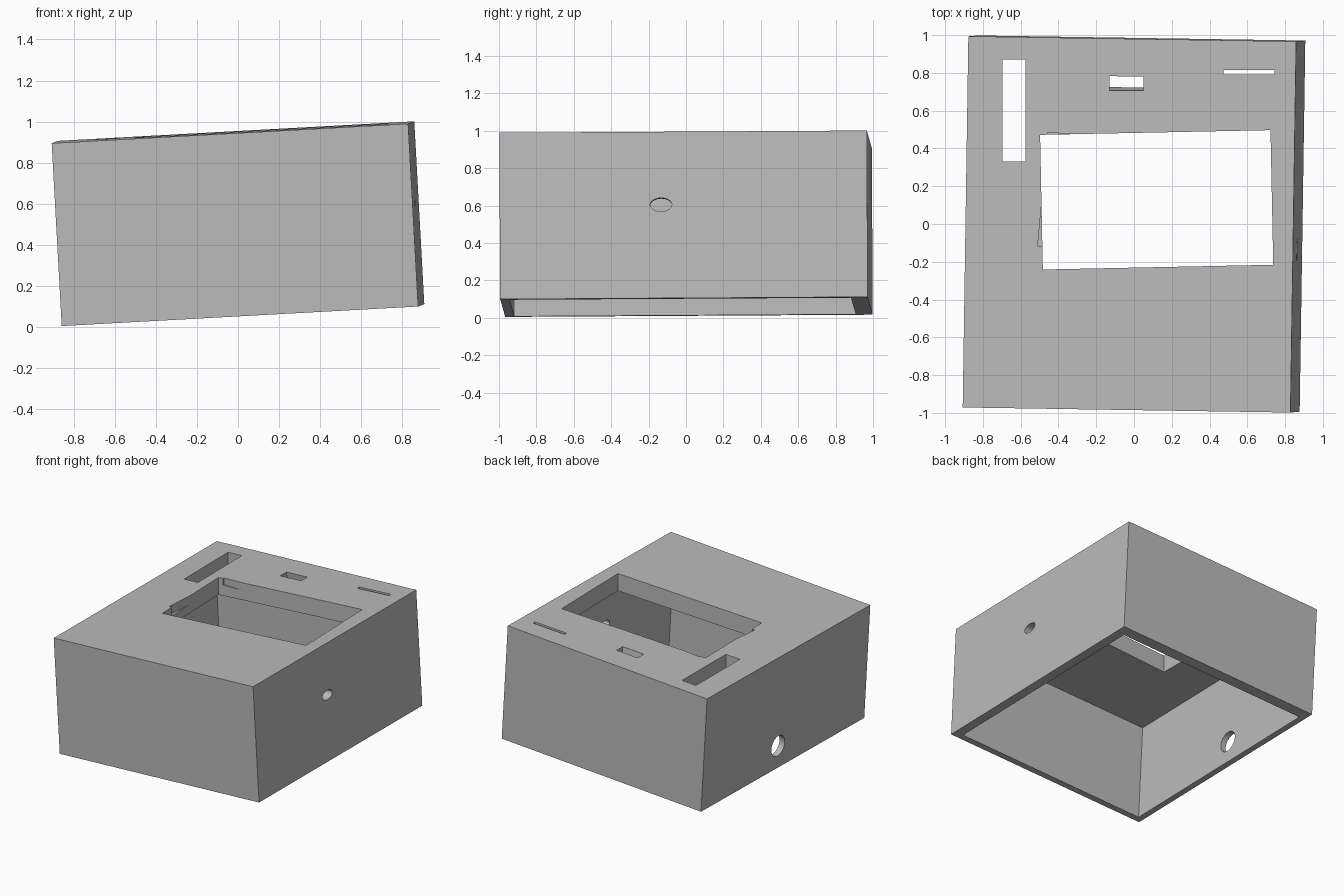
import bpy, math
from mathutils import Matrix, Vector

default = bpy.data.objects.get("Cube")
if default:
    bpy.data.objects.remove(default, do_unlink=True)

grey = bpy.data.materials.new("light_grey")
grey.use_nodes = True
grey.diffuse_color = (0.5, 0.5, 0.5, 1)
grey.node_tree.nodes["Principled BSDF"].inputs["Base Color"].default_value = (0.5, 0.5, 0.5, 1)

# Slightly tilted frame of the enclosure
x_axis = Vector((1.735, -0.027, 0.095)).normalized()
y_axis = Vector((0.033, 1.965, 0.012))
y_axis = (y_axis - x_axis * y_axis.dot(x_axis)).normalized()
z_axis = x_axis.cross(y_axis)
tilt = Matrix((x_axis, y_axis, z_axis)).transposed().to_4x4()
tilt.translation = (0, 0, 0.503)

W, D, H = 1.738, 1.965, 0.891
FRONT, BACK, LEFT, RIGHT, LID = 0.05, 0.09, 0.07, 0.045, 0.134


def box(name, centre, size, frame=Matrix(), rot=(0, 0, 0)):
    bpy.ops.mesh.primitive_cube_add(size=1)
    ob = bpy.context.object
    ob.name = name
    turn = Matrix.Rotation(rot[2], 4, 'Z') @ Matrix.Rotation(rot[0], 4, 'X')
    ob.data.transform(frame @ Matrix.Translation(centre) @ turn @ Matrix.Diagonal((*size, 1)))
    return ob


def side_hole(name, centre, ry, rz):
    bpy.ops.mesh.primitive_cylinder_add(vertices=32, radius=1, depth=0.3)
    ob = bpy.context.object
    ob.name = name
    ob.data.transform(tilt @ Matrix.Translation(centre) @ Matrix.Diagonal((1, ry, rz, 1))
                      @ Matrix.Rotation(math.pi / 2, 4, 'Y'))
    return ob


def cut(target, cutter):
    mod = target.modifiers.new("cut", 'BOOLEAN')
    mod.operation = 'DIFFERENCE'
    mod.solver = 'EXACT'
    mod.object = cutter
    bpy.context.view_layer.objects.active = target
    bpy.ops.object.modifier_apply(modifier=mod.name)
    bpy.data.objects.remove(cutter, do_unlink=True)


# Outer shell
shell = box("enclosure_shell", (0, 0, 0), (W, D, H), tilt)

# Cavity, open at the bottom
cavity_centre = ((RIGHT - LEFT) / 2, (FRONT - BACK) / 2, -LID / 2 - 0.1)
cut(shell, box("cavity", cavity_centre,
               (W - LEFT - RIGHT, D - FRONT - BACK, H - LID + 0.2), tilt))

# Display window and slots through the lid
cut(shell, box("display_window", (0.12, 0.128, 1), (1.22, 0.713, 0.7), rot=(0, 0, 0.0205)))
cut(shell, box("long_slot", (-0.635, 0.6, 1), (0.12, 0.54, 0.7)))
cut(shell, box("thin_slot", (0.61, 0.803, 1), (0.27, 0.025, 0.7)))
cut(shell, box("middle_slot", (-0.04, 0.752, 0.89), (0.18, 0.075, 0.5), rot=(0.13, 0, 0)))

# Shallow nicks at the window edge
cut(shell, box("side_nick", (-0.47, -0.01, 0.92), (0.06, 0.22, 0.13), rot=(0, 0, -0.09)))
cut(shell, box("back_nick", (-0.39, 0.46, 0.94), (0.14, 0.04, 0.13), rot=(0, 0, -0.06)))

# Cable holes in the two side walls
cut(shell, side_hole("left_hole", (W / 2, -0.12, 0.055), 0.058, 0.036))
cut(shell, side_hole("right_hole", (-W / 2, 0.07, -0.27), 0.08, 0.08))

shell.data.materials.clear()
shell.data.materials.append(grey)
for face in shell.data.polygons:
    face.material_index = 0
    face.use_smooth = False
